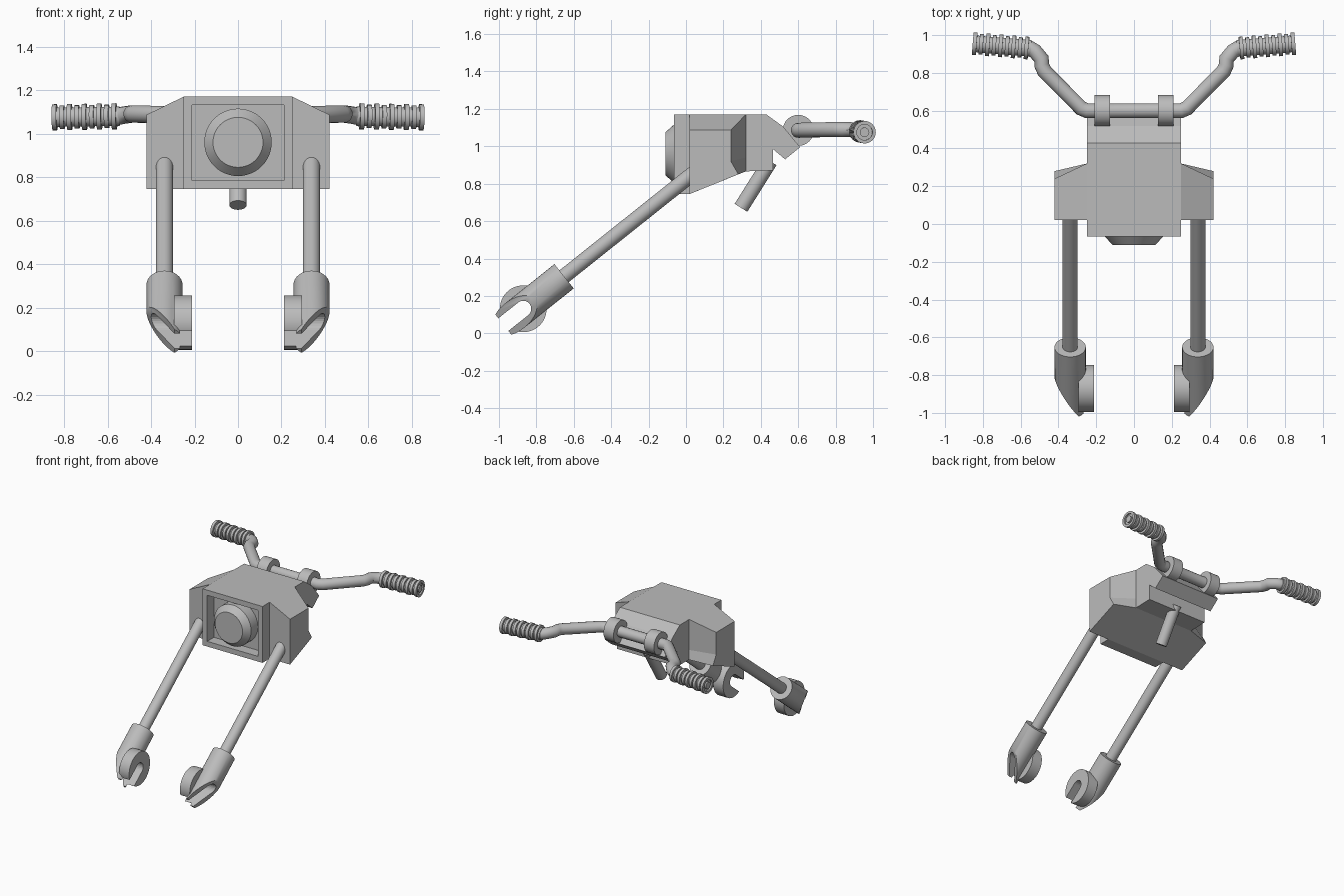
import bpy, bmesh, math
from mathutils import Vector, Matrix

if "Cube" in bpy.data.objects:
    bpy.data.objects.remove(bpy.data.objects["Cube"])

grey = bpy.data.materials.new("plain_grey")
grey.use_nodes = True
COLOUR = (0.5, 0.5, 0.5, 1)
grey.diffuse_color = COLOUR
grey.node_tree.nodes["Principled BSDF"].inputs["Base Color"].default_value = COLOUR


def activate(ob):
    bpy.ops.object.select_all(action='DESELECT')
    ob.select_set(True)
    bpy.context.view_layer.objects.active = ob


def finish(name, bm, smooth=True):
    bmesh.ops.recalc_face_normals(bm, faces=bm.faces)
    me = bpy.data.meshes.new(name)
    bm.to_mesh(me)
    bm.free()
    me.materials.append(grey)
    ob = bpy.data.objects.new(name, me)
    bpy.context.collection.objects.link(ob)
    if smooth:
        activate(ob)
        bpy.ops.object.shade_smooth_by_angle(angle=math.radians(35))
    return ob


def rod_mesh(a, b, r1, r2=None, sides=32):
    """Cylinder or cone between two points."""
    a, b = Vector(a), Vector(b)
    bm = bmesh.new()
    turn = (b - a).to_track_quat('Z', 'Y').to_matrix().to_4x4()
    bmesh.ops.create_cone(bm, cap_ends=True, segments=sides, radius1=r1,
                          radius2=r1 if r2 is None else r2, depth=(b - a).length,
                          matrix=Matrix.Translation((a + b) / 2) @ turn)
    return bm


def loft(rings):
    """Skin a list of matching closed outlines and cap both ends."""
    bm = bmesh.new()
    rows = [[bm.verts.new(p) for p in ring] for ring in rings]
    for lo, hi in zip(rows, rows[1:]):
        for i in range(len(lo)):
            j = (i + 1) % len(lo)
            bm.faces.new((lo[i], lo[j], hi[j], hi[i]))
    bm.faces.new(rows[0])
    bm.faces.new(rows[-1])
    return bm


def slab(outline, x0, x1):
    return loft([[(x, y, z) for y, z in outline] for x in (x0, x1)])


# Central housing with a square recess in its front
outline = [(-.065, .745), (.02, .745), (.32, .866), (.465, .87), (.465, .985),
           (.53, .93), (.61, .995), (.52, 1.105), (.43, 1.17), (-.065, 1.17)]
bm = slab(outline, -.25, .25)
bmesh.ops.recalc_face_normals(bm, faces=bm.faces)
front = [min(bm.faces, key=lambda f: f.calc_center_median().y)]
bmesh.ops.inset_individual(bm, faces=front, thickness=.055)
bmesh.ops.inset_individual(bm, faces=front, thickness=0, depth=-.08)
finish("housing", bm, False)

# Lamp: drum in the recess and bevelled lens
finish("lamp_drum", rod_mesh((0, .015, .96), (0, -.065, .96), .155, sides=48))
finish("lamp_lens", rod_mesh((0, -.065, .96), (0, -.11, .96), .155, .115, sides=48))

# Peg under the housing
finish("lower_peg", rod_mesh((0, .45, .92), (0, .294, .671), .04))

# Frame of the fork: position along the leg axis from the socket top
TOP = Vector((0, -.652, .305))
AXIS = Vector((0, -.782, -.623)).normalized()
ACROSS = Vector((0, -AXIS.z, AXIS.y))


def along(x, u, v=0):
    return Vector((x, 0, 0)) + TOP + AXIS * u + ACROSS * v


def cut_slot(ob, side):
    """Cut the round-ended axle slot, open at the tip."""
    hw, centre = .043, .279
    shape = [(.6, hw)]
    for i in range(13):
        t = math.pi / 2 + math.pi * i / 12
        shape.append((centre + hw * math.cos(t), hw * math.sin(t)))
    shape.append((.6, -hw))
    cutter = finish("slot_cutter", loft([[along(side * x, u, v) for u, v in shape]
                                         for x in (.1, .5)]), False)
    cutter.hide_render = True
    activate(ob)
    mod = ob.modifiers.new("slot", 'BOOLEAN')
    mod.operation = 'DIFFERENCE'
    mod.solver = 'EXACT'
    mod.object = cutter
    bpy.ops.object.modifier_apply(modifier=mod.name)
    bpy.data.objects.remove(cutter)


for side, label in ((1, "left"), (-1, "right")):
    # Side cheek of the housing
    inner = [(.02, 1.17), (.32, 1.17), (.32, .94), (.32, .866), (.02, .745)]
    outer = [(.02, 1.087), (.24, 1.087), (.24, .92), (.28, .85), (.02, .745)]
    finish(label + "_cheek", loft([[(side * .25, y, z) for y, z in inner],
                                   [(side * .42, y, z) for y, z in outer]]), False)

    # Fork leg
    finish(label + "_fork_leg", rod_mesh(along(side * .338, .03), along(side * .338, -.95), .04))

    # Fork socket, sliced slantwise on its outer side
    bm = rod_mesh(along(side * .338, 0), along(side * .338, .415), .083)
    p, q = along(side * .421, .2), along(side * .295, .41)
    normal = (q - p).cross(ACROSS)
    normal *= side if normal.x * side * side > 0 else -side
    cut = bmesh.ops.bisect_plane(bm, geom=bm.verts[:] + bm.edges[:] + bm.faces[:],
                                 plane_co=p, plane_no=normal, clear_outer=True)
    rim = [e for e in cut['geom_cut'] if isinstance(e, bmesh.types.BMEdge)]
    bmesh.ops.holes_fill(bm, edges=[e for e in bm.edges if e.is_boundary] or rim)
    cut_slot(finish(label + "_fork_socket", bm), side)

    # Axle plate
    cut_slot(finish(label + "_axle_plate", rod_mesh(along(side * .212, .279),
                                                    along(side * .294, .279), .125, sides=48)), side)

    # Handlebar clamp
    finish(label + "_clamp", rod_mesh((side * .127, .6, 1.085), (side * .21, .6, 1.085), .083))

    # Ribbed grip, turned around its own axis
    a, b = Vector((side * .545, .93, 1.08)), Vector((side * .853, .955, 1.075))
    length, ribs = (b - a).length, 9
    step = length / ribs
    profile = []
    for i in range(ribs):
        r = .06 if i % 2 == 0 else .054
        s = i * step
        profile += [(s, .044), (s + step * .4, .044), (s + step * .4, r), (s + step, r)]
    profile += [(length, .042), (length - .012, .042), (length - .012, .025), (length, .025)]
    turn = Matrix.Translation(a) @ (b - a).to_track_quat('Z', 'Y').to_matrix().to_4x4()
    angles = [2 * math.pi * i / 24 for i in range(24)]
    finish(label + "_grip", loft([[turn @ Vector((r * math.cos(t), r * math.sin(t), s))
                                   for t in angles] for s, r in profile]))

# Handlebar: one bent tube, mirrored path
half = [(.25, .6, 1.085), (.28, .613, 1.086), (.475, .81, 1.09), (.488, .84, 1.09),
        (.49, .875, 1.09), (.525, .915, 1.085), (.55, .93, 1.08), (.6, .934, 1.079)]
path = [(-x, y, z) for x, y, z in reversed(half)] + half
curve = bpy.data.curves.new("handlebar", 'CURVE')
curve.dimensions = '3D'
curve.bevel_depth = .04
curve.bevel_resolution = 6
curve.use_fill_caps = True
spline = curve.splines.new('POLY')
spline.points.add(len(path) - 1)
for point, co in zip(spline.points, path):
    point.co = (*co, 1)
curve.materials.append(grey)
bar = bpy.data.objects.new("handlebar", curve)
bpy.context.collection.objects.link(bar)
activate(bar)
bpy.ops.object.convert(target='MESH')
bpy.ops.object.shade_smooth_by_angle(angle=math.radians(40))
